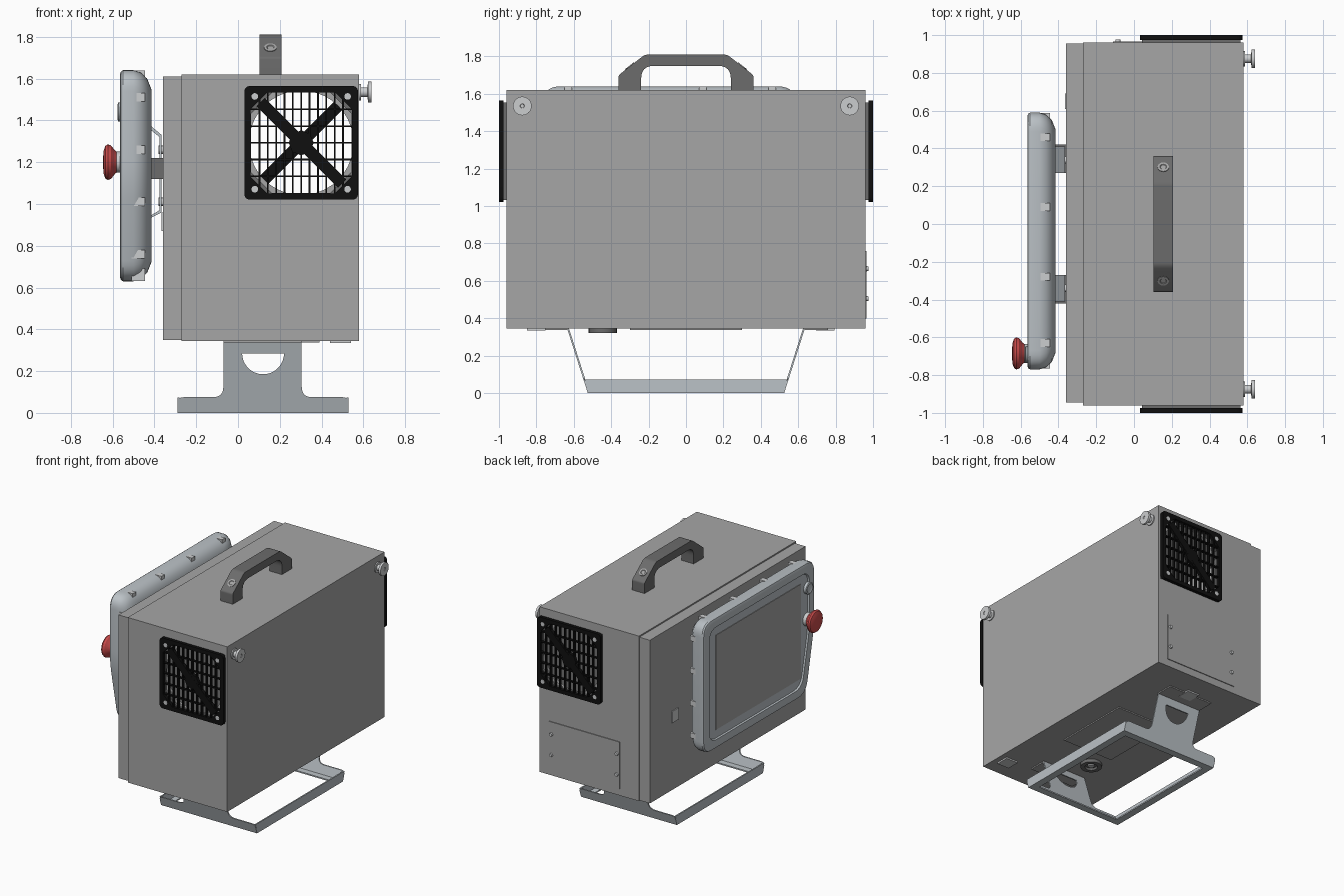
import bpy, bmesh, math
from mathutils import Vector, Matrix, Euler

if "Cube" in bpy.data.objects:
    bpy.data.objects.remove(bpy.data.objects["Cube"], do_unlink=True)

made = []
HALF_PI = math.pi / 2
TURN = {"XY": (0, 0, 0), "XZ": (HALF_PI, 0, 0), "YZ": (HALF_PI, 0, HALF_PI)}


def material(name, r, g, b):
    m = bpy.data.materials.new(name)
    m.use_nodes = True
    m.diffuse_color = (r, g, b, 1)
    m.node_tree.nodes["Principled BSDF"].inputs["Base Color"].default_value = (r, g, b, 1)
    return m


GREY = material("case grey", 0.38, 0.38, 0.38)
DARK = material("dark grey", 0.15, 0.15, 0.15)
BLACK = material("black plastic", 0.005, 0.005, 0.005)
PALE = material("pale blue grey", 0.50, 0.54, 0.57)
METAL = material("light metal", 0.60, 0.61, 0.62)
RED = material("red", 0.58, 0.07, 0.07)


def add(name, mesh, mat):
    mesh.materials.clear()
    mesh.materials.append(mat)
    obj = bpy.data.objects.new(name, mesh)
    bpy.context.scene.collection.objects.link(obj)
    made.append(obj)
    return obj


def loft(name, rings, mat):
    """Skin a list of equal point rings and cap both ends."""
    bm = bmesh.new()
    rows = [[bm.verts.new(p) for p in ring] for ring in rings]
    n = len(rows[0])
    for a, b in zip(rows, rows[1:]):
        for i in range(n):
            j = (i + 1) % n
            bm.faces.new((a[i], a[j], b[j], b[i]))
    bm.faces.new(rows[0][::-1])
    bm.faces.new(rows[-1])
    bmesh.ops.recalc_face_normals(bm, faces=bm.faces)
    mesh = bpy.data.meshes.new(name)
    bm.to_mesh(mesh)
    bm.free()
    return add(name, mesh, mat)


def lathe(name, profile, pos, axis, mat, n=32):
    """Revolve (height, radius) pairs about an axis."""
    q = Vector((0, 0, 1)).rotation_difference(Vector(axis))
    ang = [2 * math.pi * i / n for i in range(n)]
    return loft(name, [[q @ Vector((r * math.cos(a), r * math.sin(a), h)) + Vector(pos)
                        for a in ang] for h, r in profile], mat)


def box(name, x, y, z, mat):
    ring = [(x[0], y[0]), (x[1], y[0]), (x[1], y[1]), (x[0], y[1])]
    return loft(name, [[(a, b, c) for a, b in ring] for c in z], mat)


def rounded(points, steps=6):
    """Fillet corners given as (u, v, radius)."""
    out = []
    for i, (u, v, r) in enumerate(points):
        c = Vector((u, v))
        if not r:
            out.append(c)
            continue
        p = c + (Vector(points[i - 1][:2]) - c).normalized() * r
        q = c + (Vector(points[(i + 1) % len(points)][:2]) - c).normalized() * r
        for k in range(steps + 1):
            t = k / steps
            out.append(p * (1 - t) ** 2 + c * 2 * t * (1 - t) + q * t * t)
    return out


def rect(u0, u1, v0, v1, r=0, steps=6):
    return rounded([(u0, v0, r), (u1, v0, r), (u1, v1, r), (u0, v1, r)], steps)


def arc(u, v, r, a0=0, a1=2 * math.pi, n=40):
    return [(u + r * math.cos(a0 + (a1 - a0) * i / n),
             v + r * math.sin(a0 + (a1 - a0) * i / n)) for i in range(n)]


def sheet(name, loops, plane, at, depth, mat):
    """Flat plate with holes: first loop outer, others cut out."""
    cu = bpy.data.curves.new(name, "CURVE")
    cu.dimensions, cu.fill_mode, cu.extrude = "2D", "BOTH", depth / 2
    for loop in loops:
        sp = cu.splines.new("POLY")
        sp.points.add(len(loop) - 1)
        for p, c in zip(sp.points, loop):
            p.co = (c[0], c[1], 0, 1)
        sp.use_cyclic_u = True
    tmp = bpy.data.objects.new(name + "_curve", cu)
    bpy.context.scene.collection.objects.link(tmp)
    dg = bpy.context.evaluated_depsgraph_get()
    mesh = bpy.data.meshes.new_from_object(tmp.evaluated_get(dg))
    bpy.data.objects.remove(tmp, do_unlink=True)
    bpy.data.curves.remove(cu)
    mesh.transform(Matrix.Translation(at) @ Euler(TURN[plane]).to_matrix().to_4x4())
    return add(name, mesh, mat)


# Hollow case with a vent opening at each end, and the side door
FX, FZ = 0.3025, 1.2925
shell = rect(-0.27, 0.58, 0.345, 1.62)
sheet("case_shell", [shell, rect(-0.25, 0.56, 0.365, 1.6)], "XZ", (0, 0, 0), 1.88, GREY)
box("side_door", (-0.36, -0.27), (-0.945, 0.955), (0.35, 1.61), GREY)
box("door_port", (-0.366, -0.36), (0.61, 0.69), (0.87, 0.96), METAL)

for s, end in ((-1, "front"), (1, "back")):
    sheet(end + "_wall", [shell, arc(FX, FZ, 0.25)], "XZ", (0, s * 0.95, 0), 0.02, GREY)

    # Fan guard: gasket, frame, slats, diagonal strap, hub and screws
    sheet(end + "_gasket", [rect(-0.26, 0.26, -0.26, 0.26), rect(-0.24, 0.24, -0.24, 0.24, 0.1, 1)],
          "XZ", (FX, s * 0.967, FZ), 0.016, DARK)
    sheet(end + "_fan_frame", [rect(-0.272, 0.272, -0.272, 0.272, 0.03),
                               rect(-0.242, 0.242, -0.242, 0.242, 0.08, 1)],
          "XZ", (FX, s * 0.9875, FZ), 0.025, BLACK)
    depth = sorted((s * 0.976, s * 0.997))
    for i in range(-5, 6):
        c = FX + i * 0.04
        box(end + "_fan_slat", (c - 0.004, c + 0.004), depth, (FZ - 0.243, FZ + 0.243), BLACK)
    for i in range(-2, 3):
        c = FZ + i * 0.08
        box(end + "_fan_crossbar", (FX - 0.243, FX + 0.243), depth, (c - 0.004, c + 0.004), BLACK)
    a, b = 0.215, 0.175
    strap = [(s * a, b), (s * b, a), (-s * a, -b), (-s * b, -a)]
    sheet(end + "_fan_strap", [strap], "XZ", (FX, s * 0.987, FZ), 0.025, BLACK)
    lathe(end + "_fan_hub", [(0, 0.06), (0.025, 0.06)], (FX, s * 0.974, FZ), (0, s, 0), BLACK, 8)
    for u in (-0.222, 0.222):
        for v in (-0.222, 0.222):
            lathe(end + "_fan_screw", [(0, 0.016), (0.002, 0.016)],
                  (FX + u, s * 0.999, FZ + v), (0, s, 0), METAL, 16)

    # Stand leg: splayed plate with a half round cutout and a top flange
    leg = rounded([(-0.29, 0, 0), (0.53, 0, 0), (0.53, 0.075, 0.03), (0.305, 0.075, 0.05),
                   (0.305, 0.34, 0), (-0.07, 0.34, 0), (-0.07, 0.075, 0.05), (-0.29, 0.075, 0.03)])
    cut = arc(0.12, 0.285, 0.1, 0, -math.pi) + [(0.02, 0.285)]
    plate = sheet(end + "_stand_leg", [leg, cut], "XZ", (0, s * 0.52, 0), 0.01, PALE)
    for v in plate.data.vertices:
        v.co.y += s * 0.32 * v.co.z
    box(end + "_stand_flange", (-0.07, 0.305), sorted((s * 0.625, s * 0.76)), (0.336, 0.346), GREY)
    box(end + "_stand_lip", (-0.29, 0.53), sorted((s * 0.47, s * 0.52)), (0, 0.01), PALE)

    # Side bumper feet near the top corners
    lathe(end + "_bumper", [(0, 0.04), (0.008, 0.04), (0.008, 0.023), (0.04, 0.023), (0.042, 0.05),
                            (0.06, 0.05), (0.06, 0.012), (0.056, 0.01)],
          (0.58, s * 0.875, 1.535), (1, 0, 0), METAL)

    # Handle screws on the sloping shoulders
    lathe("handle_screw", [(0, 0.03), (0.004, 0.03), (0.004, 0.018), (0.001, 0.015)],
          (0.155, s * 0.3, 1.747), (0, s * 0.62, 0.79), GREY, 20)

    # Bracket arm behind the tablet
    box("bracket_block", (-0.43, -0.355), sorted((s * 0.27, s * 0.42)), (1.12, 1.22), DARK)
    brace = [(-0.425, 1.38), (-0.365, 1.33), (-0.365, 0.96), (-0.425, 0.93), (-0.425, 0.94),
             (-0.375, 0.97), (-0.375, 1.32), (-0.425, 1.36)]
    sheet("bracket_brace", [brace], "XZ", (0, s * 0.34, 0), 0.14, PALE)
    for z in (1.01, 1.26):
        lathe("bracket_bolt", [(0, 0.02), (0.02, 0.02)], (-0.38, s * 0.34, z), (1, 0, 0), METAL, 12)

# Long rails of the stand
for x, inner in ((-0.285, -0.235), (0.525, 0.475)):
    rail = [(-0.52, 0), (0.52, 0), (0.542, 0.073), (-0.542, 0.073)]
    sheet("stand_rail", [rail], "YZ", (x, 0, 0), 0.01, PALE)
    box("stand_rail_lip", sorted((x, inner)), (-0.52, 0.52), (0, 0.01), PALE)

# Carry handle
outer = [(-0.36, 1.615, 0), (-0.36, 1.70, 0.01), (-0.22, 1.81, 0.02),
         (0.22, 1.81, 0.02), (0.36, 1.70, 0.01), (0.36, 1.615, 0)]
inside = [(0.24, 1.615, 0), (0.24, 1.75, 0.07), (-0.24, 1.75, 0.07), (-0.24, 1.615, 0)]
sheet("carry_handle", [rounded(outer + inside)], "YZ", (0.155, 0, 0), 0.105, DARK)

# Underside: access plate, round socket and small pads
box("bottom_plate", (-0.04, 0.39), (-0.3, 0.3), (0.336, 0.345), GREY)
lathe("bottom_socket", [(0, 0.075), (0.025, 0.075), (0.025, 0.045), (0.01, 0.04)],
      (0.02, -0.445, 0.346), (0, 0, -1), DARK)
lathe("bottom_socket_core", [(0, 0.022), (0.02, 0.022)], (0.02, -0.445, 0.346), (0, 0, -1), METAL)
for x, y in ((0.12, 0.745), (0.49, -0.8)):
    box("bottom_pad", (x - 0.05, x + 0.05), (y - 0.05, y + 0.05), (0.334, 0.345), METAL)

# Back access plate with four screws
box("back_plate", (-0.11, 0.5), (0.96, 0.966), (0.4, 0.76), GREY)
for x in (-0.085, 0.475):
    for z in (0.505, 0.665):
        lathe("back_plate_screw", [(0, 0.014), (0.012, 0.012)], (x, 0.965, z), (0, 1, 0), METAL, 12)

# Tablet: dished body, tapered at one lower corner, with a recessed face
CY, CZ = -0.09, 1.135
outline = rounded([(0.59, 1.64, 0.1), (-0.77, 1.64, 0.1), (-0.77, 1.12, 0.1),
                   (-0.67, 0.63, 0.1), (0.59, 0.63, 0.1)], 8)
layers = [(-0.553, 0.075), (-0.565, 0.07), (-0.565, 0.02), (-0.56, 0.006), (-0.55, 0),
          (-0.5, 0), (-0.465, 0.012), (-0.435, 0.04), (-0.415, 0.09)]
loft("tablet_body", [[(x, CY + (p[0] - CY) * (1 - d / 0.68), CZ + (p[1] - CZ) * (1 - d / 0.505))
                      for p in outline] for x, d in layers], PALE)
box("tablet_screen", (-0.557, -0.55), (-0.61, 0.43), (0.77, 1.5), GREY)

# Clips around the tablet rim
for y in (0.46, 0.09, -0.28, -0.63):
    box("tablet_top_clip", (-0.51, -0.445), (y - 0.02, y + 0.02), (1.58, 1.638), METAL)
    box("tablet_bottom_clip", (-0.51, -0.445), (y - 0.02, y + 0.02), (0.632, 0.69), METAL)
for z in (0.76, 1.01, 1.26, 1.51):
    near = -0.765 + max(0, 1.12 - z) * 0.2
    box("tablet_left_clip", (-0.51, -0.445), (0.53, 0.588), (z - 0.02, z + 0.02), METAL)
    box("tablet_right_clip", (-0.51, -0.445), (near, near + 0.06), (z - 0.02, z + 0.02), METAL)

# Stop button and small round key
lathe("stop_button_collar", [(0, 0.05), (0.04, 0.05)], (-0.553, -0.685, 1.2), (-1, 0, 0), METAL)
lathe("stop_button", [(0.02, 0.045), (0.035, 0.055), (0.055, 0.08), (0.07, 0.085),
                      (0.082, 0.078), (0.09, 0.055), (0.093, 0.02)],
      (-0.553, -0.685, 1.2), (-1, 0, 0), RED)
lathe("round_key", [(0, 0.045), (0.02, 0.045), (0.024, 0.035), (0.02, 0.028)],
      (-0.553, -0.69, 1.44), (-1, 0, 0), PALE)

# Smooth curved parts while keeping hard edges
bpy.ops.object.select_all(action="DESELECT")
for obj in made:
    obj.select_set(True)
bpy.context.view_layer.objects.active = made[0]
bpy.ops.object.shade_smooth_by_angle(angle=math.radians(30))
